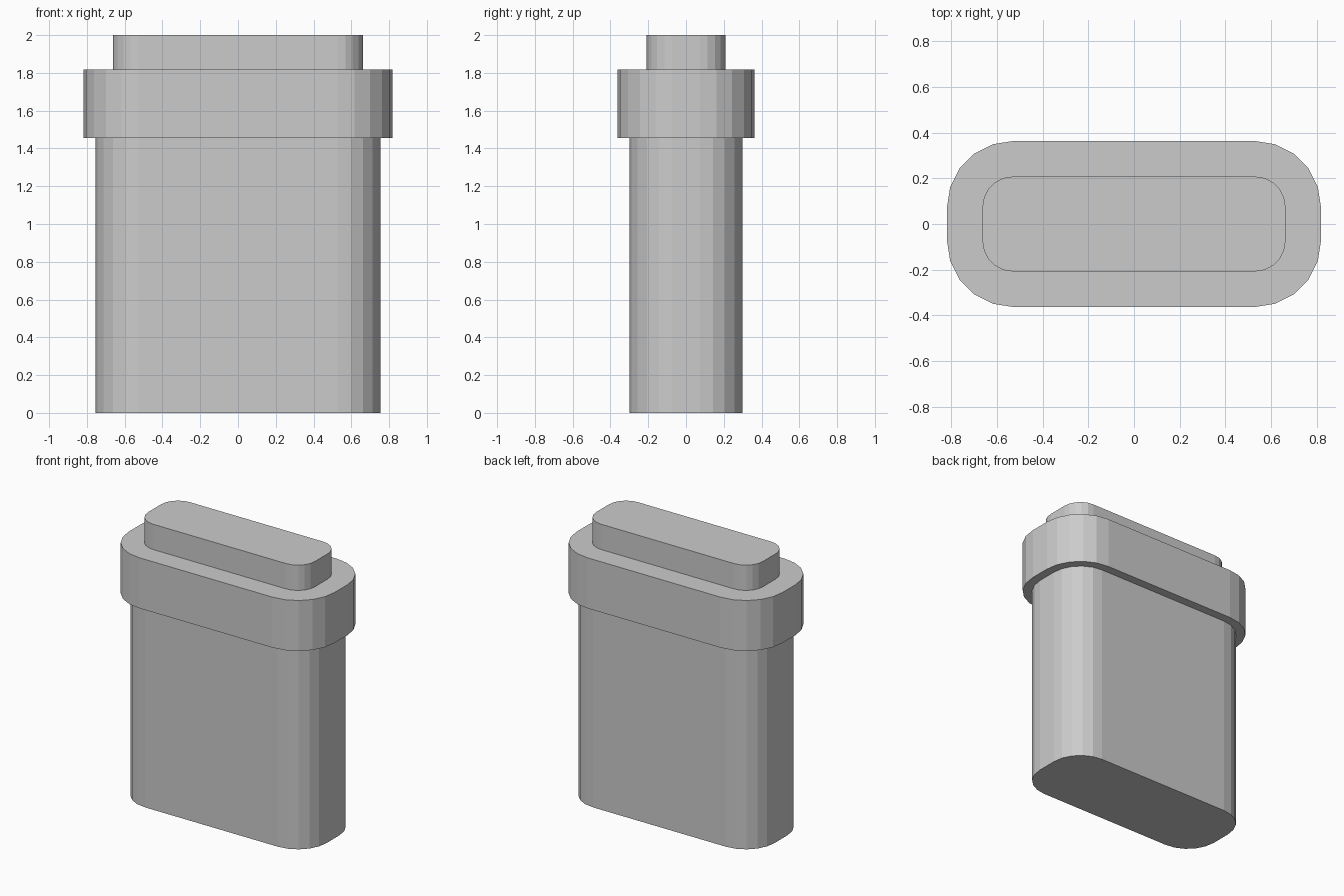
import bpy
import bmesh
from math import sin, cos, radians

cube = bpy.data.objects.get("Cube")
if cube:
    bpy.data.objects.remove(cube, do_unlink=True)

# Single grey material
grey = bpy.data.materials.new("plain grey")
grey.use_nodes = True
grey.diffuse_color = (0.6, 0.6, 0.6, 1)
grey.node_tree.nodes["Principled BSDF"].inputs["Base Color"].default_value = (0.6, 0.6, 0.6, 1)

# All parts share the same corner centres, only the corner radius changes
CORNER_X, CORNER_Y = 0.528, 0.073
STEPS = 5


def rounded_outline(radius):
    points = []
    for quarter, (sx, sy) in enumerate([(1, 1), (-1, 1), (-1, -1), (1, -1)]):
        for i in range(STEPS + 1):
            a = radians(90 * (quarter + i / STEPS))
            points.append((sx * CORNER_X + radius * cos(a),
                           sy * CORNER_Y + radius * sin(a)))
    return points


def rounded_block(name, radius, bottom, top):
    bm = bmesh.new()
    base = bm.faces.new([bm.verts.new((x, y, bottom)) for x, y in rounded_outline(radius)])
    result = bmesh.ops.extrude_face_region(bm, geom=[base], use_keep_orig=True)
    raised = [g for g in result["geom"] if isinstance(g, bmesh.types.BMVert)]
    bmesh.ops.translate(bm, verts=raised, vec=(0, 0, top - bottom))
    bmesh.ops.recalc_face_normals(bm, faces=bm.faces)
    mesh = bpy.data.meshes.new(name)
    bm.to_mesh(mesh)
    bm.free()
    mesh.materials.append(grey)
    obj = bpy.data.objects.new(name, mesh)
    bpy.context.collection.objects.link(obj)
    return obj


# Tall body, wide collar and narrow top plug, slightly embedded in each other
rounded_block("body", 0.227, 0, 1.475)
rounded_block("collar", 0.29, 1.455, 1.818)
rounded_block("top_plug", 0.135, 1.8, 2)
